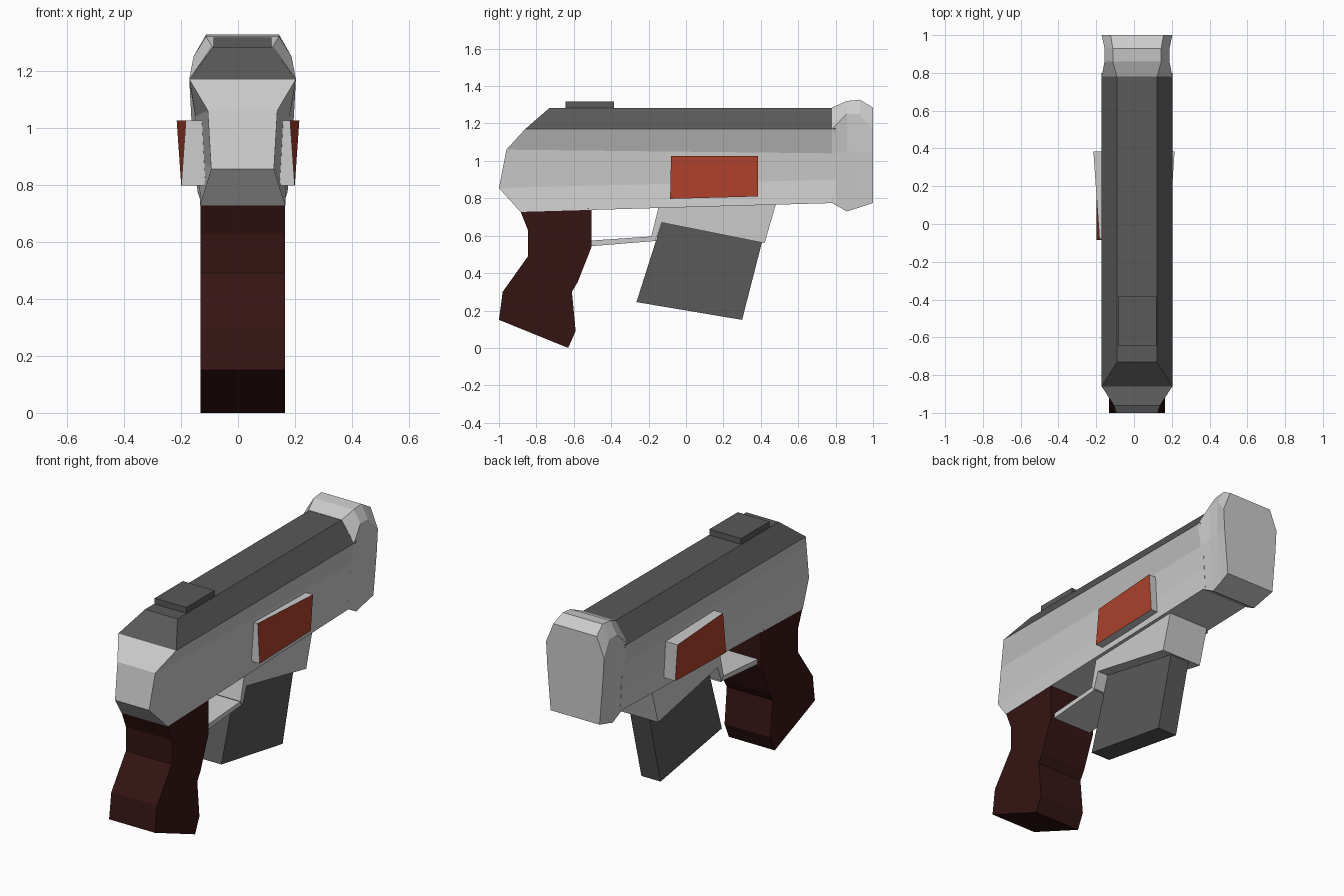
import bpy, bmesh

if "Cube" in bpy.data.objects:
    bpy.data.objects.remove(bpy.data.objects["Cube"])

XC = 0.016  # centre line of the main body


def material(name, rgb):
    m = bpy.data.materials.new(name)
    m.diffuse_color = (*rgb, 1)
    m.use_nodes = True
    m.node_tree.nodes["Principled BSDF"].inputs["Base Color"].default_value = m.diffuse_color
    return m


DARK = material("dark_grey", (0.1, 0.1, 0.1))
GRIP = material("dark_brown", (0.036, 0.007, 0.007))
RED = material("rust_red", (0.42, 0.053, 0.025))
LIGHT = material("light_grey", (0.8, 0.8, 0.8))


def finish(name, bm, *mats):
    bmesh.ops.recalc_face_normals(bm, faces=bm.faces[:])
    me = bpy.data.meshes.new(name)
    bm.to_mesh(me)
    bm.free()
    for m in mats:
        me.materials.append(m)
    ob = bpy.data.objects.new(name, me)
    bpy.context.collection.objects.link(ob)
    return ob


def loft(name, rings, *mats):
    """Skin symmetric sections; each ring lists (half width, y, z) top to bottom."""
    bm = bmesh.new()
    sides = [[[bm.verts.new((XC + s * w, y, z)) for w, y, z in r] for r in rings]
             for s in (-1, 1)]
    left, right = sides
    n = len(rings[0])
    for i in range(len(rings) - 1):
        for side in sides:
            for j in range(n - 1):
                bm.faces.new((side[i][j], side[i + 1][j], side[i + 1][j + 1], side[i][j + 1]))
        for j in (0, n - 1):
            bm.faces.new((left[i][j], left[i + 1][j], right[i + 1][j], right[i][j]))
    for i in (0, -1):
        for j in range(n - 1):
            bm.faces.new((left[i][j], left[i][j + 1], right[i][j + 1], right[i][j]))
    return finish(name, bm, *mats)


def prism(name, profile, hw, *mats):
    """Extrude a (y, z) outline across the width."""
    bm = bmesh.new()
    f = bm.faces.new([bm.verts.new((XC - hw, y, z)) for y, z in profile])
    ext = bmesh.ops.extrude_face_region(bm, geom=[f])["geom"]
    bmesh.ops.translate(bm, vec=(2 * hw, 0, 0),
                        verts=[v for v in ext if isinstance(v, bmesh.types.BMVert)])
    return finish(name, bm, *mats)


# Main body with tapered nose
loft("body", [
    [(.187, -.86, 1.17), (.122, -.96, 1.06), (.11, -1.0, .855), (.15, -.885, .727)],
    [(.187, .8, 1.17), (.165, .8, 1.04), (.158, .8, .9), (.15, .8, .775)],
])

# Dark slide on top, sloping at the nose
loft("slide", [
    [(.105, -.73, 1.283), (.187, -.86, 1.17)],
    [(.105, .8, 1.283), (.187, .8, 1.17)],
], DARK)
prism("top_block", [(-.645, 1.27), (-.645, 1.317), (-.385, 1.317), (-.385, 1.27)], .102, DARK)

# Flared end cap
loft("end_cap", [
    [(.107, .78, 1.285), (.187, .78, 1.17), (.165, .78, 1.04), (.15, .78, .775)],
    [(.128, .86, 1.32), (.172, .86, 1.25), (.168, .86, 1.05), (.145, .86, .73)],
    [(.128, .93, 1.327), (.172, .93, 1.25), (.172, .93, 1.05), (.15, .93, .752)],
    [(.14, 1.0, 1.285), (.187, 1.0, 1.17), (.18, 1.0, 1.04), (.158, 1.0, .775)],
])

# Grip
prism("grip", [(-.885, .73), (-.845, .63), (-.845, .49), (-.98, .3), (-1.0, .15),
               (-.63, 0), (-.59, .09), (-.61, .3), (-.58, .35), (-.505, .54),
               (-.505, .745)], .148, GRIP)

# Guard plate, magazine well and magazine
prism("guard_plate", [(-.52, .573), (-.17, .597), (-.16, .572), (-.52, .543)], .125)
prism("magazine_well", [(-.14, .78), (-.185, .6), (-.165, .57), (-.13, .67),
                        (.42, .56), (.487, .79)], .13)
prism("magazine", [(-.12, .7), (-.265, .245), (.3, .15), (.41, .58)], .062, DARK)

# Slanted side panels: light sides, red outer face
for s, label in ((-1, "left"), (1, "right")):
    bm = bmesh.new()
    outline = [(.183, -.08, 1.025), (.215, .385, 1.025), (.2, .385, .81), (.199, -.085, .797)]
    outer = [bm.verts.new((s * x, y, z)) for x, y, z in outline]
    inner = [bm.verts.new((s * .1, y, z)) for x, y, z in outline]
    bm.faces.new(outer).material_index = 1
    bm.faces.new(inner)
    for k in range(4):
        bm.faces.new((outer[k], outer[k - 1], inner[k - 1], inner[k]))
    finish(label + "_panel", bm, LIGHT, RED)
